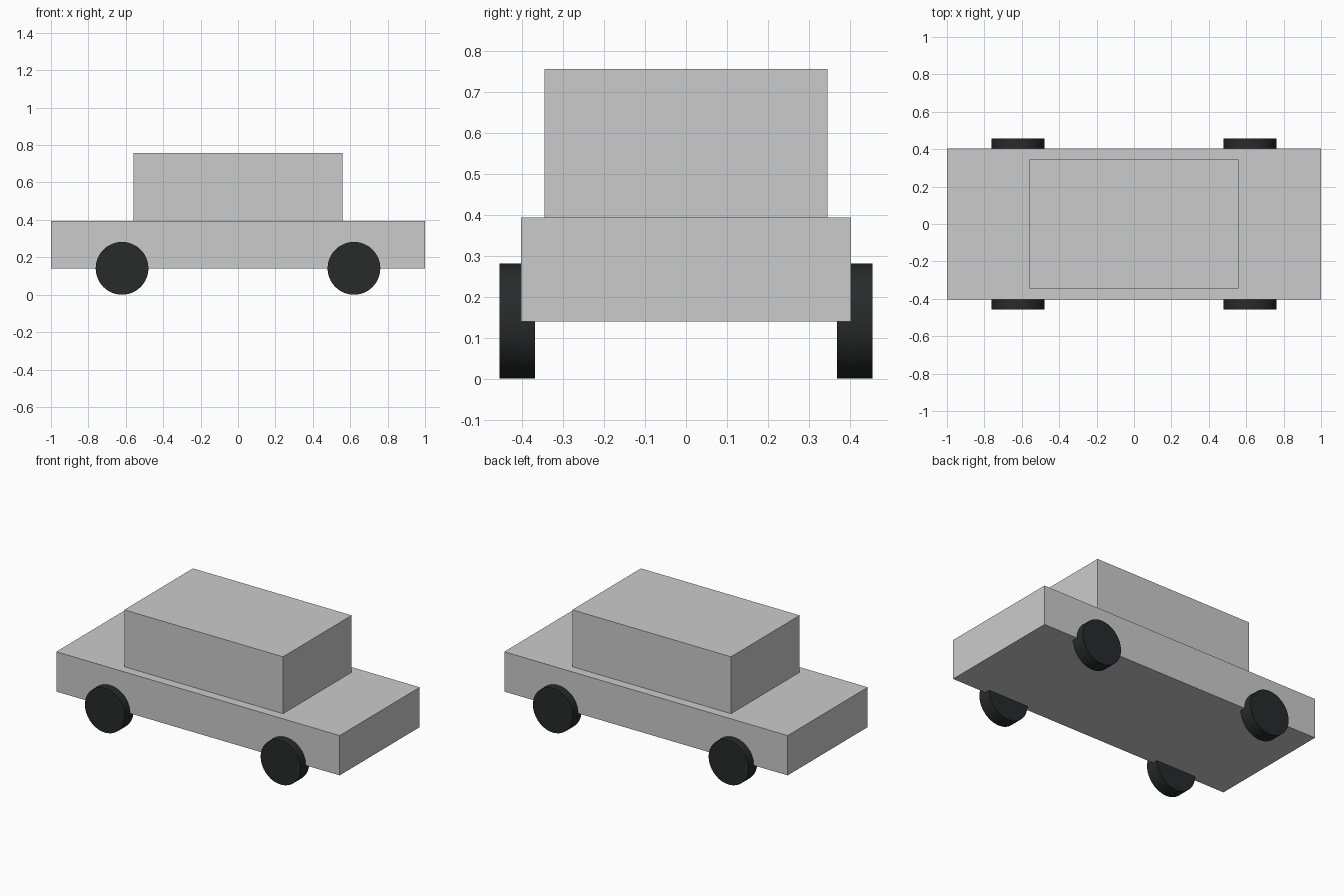
import bpy
import math

if "Cube" in bpy.data.objects:
    bpy.data.objects.remove(bpy.data.objects["Cube"])


def box(name, size, z_bottom):
    bpy.ops.mesh.primitive_cube_add(size=1, location=(0, 0, z_bottom + size[2] / 2))
    ob = bpy.context.object
    ob.name = name
    ob.scale = size
    bpy.ops.object.transform_apply(location=False, rotation=False, scale=True)
    return ob


def wheel(name, x, y):
    bpy.ops.mesh.primitive_cylinder_add(
        vertices=48, radius=0.141, depth=0.087,
        location=(x, y, 0.141), rotation=(math.pi / 2, 0, 0))
    ob = bpy.context.object
    ob.name = name
    bpy.ops.object.shade_smooth_by_angle(angle=math.radians(30))
    ob.data.materials.append(rubber)
    return ob


rubber = bpy.data.materials.new("dark_rubber")
rubber.diffuse_color = (0.02, 0.024, 0.023, 1)
rubber.use_nodes = True
rubber.node_tree.nodes["Principled BSDF"].inputs["Base Color"].default_value = rubber.diffuse_color

# Lower body and cabin
box("car_body", (2.0, 0.807, 0.254), 0.14)
box("cabin", (1.12, 0.692, 0.363), 0.394)

# Four wheels, partly sunk into the body sides
for x, end in ((-0.62, "left"), (0.62, "right")):
    for y, side in ((-0.4125, "front"), (0.4125, "back")):
        wheel(f"wheel_{side}_{end}", x, y)
